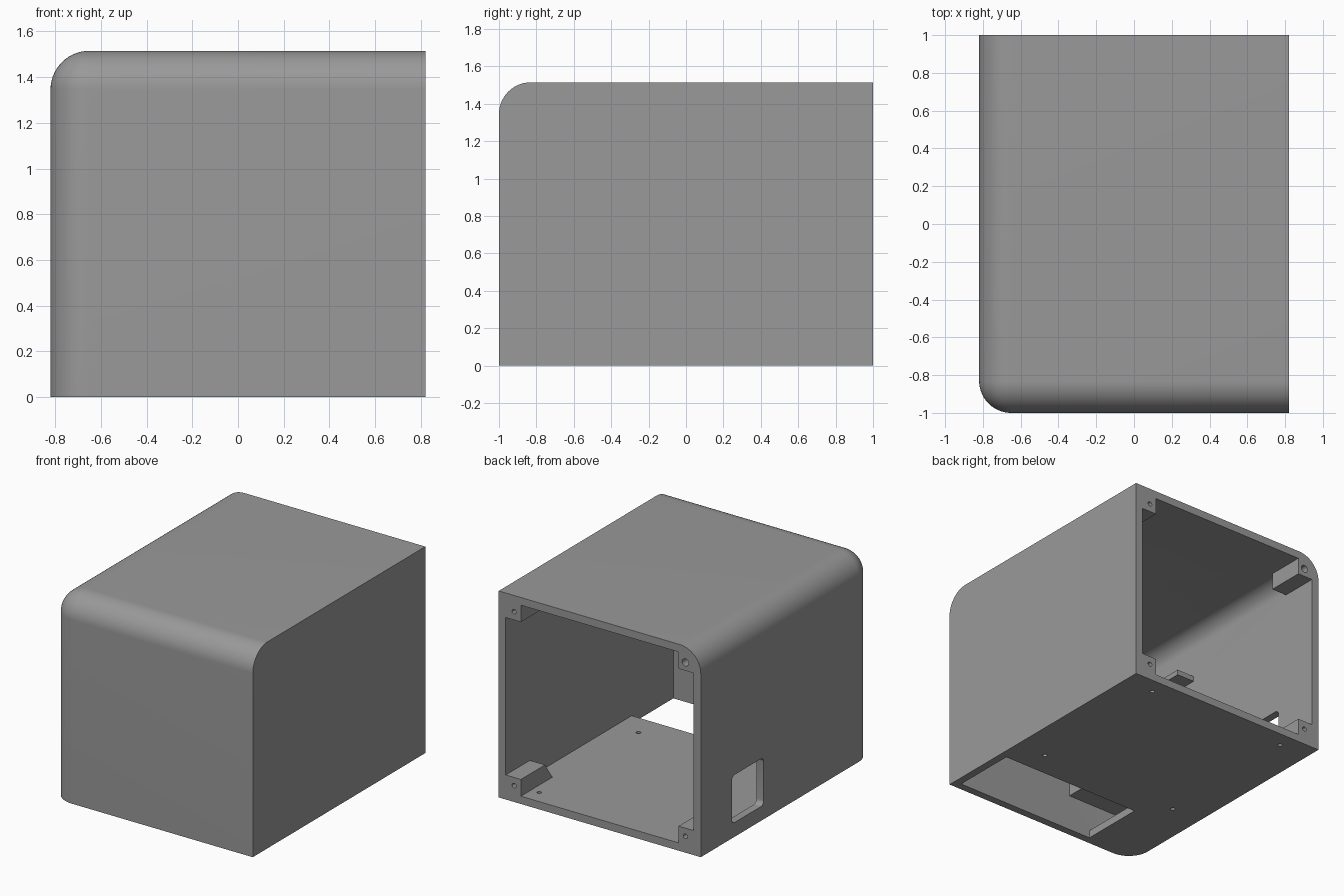
import bpy, bmesh, math
from mathutils import Matrix

if "Cube" in bpy.data.objects:
    bpy.data.objects.remove(bpy.data.objects["Cube"])

W, L, H, T = 0.82, 1.0, 1.515, 0.057   # half width, half length, height, wall

grey = bpy.data.materials.new("plain_grey")
grey.diffuse_color = (0.32, 0.32, 0.32, 1)
grey.use_nodes = True
grey.node_tree.nodes["Principled BSDF"].inputs["Base Color"].default_value = grey.diffuse_color


def finish(name, bm):
    bmesh.ops.recalc_face_normals(bm, faces=bm.faces)
    mesh = bpy.data.meshes.new(name)
    bm.to_mesh(mesh)
    bm.free()
    ob = bpy.data.objects.new(name, mesh)
    bpy.context.collection.objects.link(ob)
    mesh.materials.append(grey)
    return ob


def box(name, lo, hi, radius=0, pick=None, seg=14):
    """Box between two corners; edges accepted by pick are rounded."""
    bm = bmesh.new()
    bmesh.ops.create_cube(bm, size=1)
    for v in bm.verts:
        v.co = [lo[i] if v.co[i] < 0 else hi[i] for i in range(3)]
    if radius:
        edges = [e for e in bm.edges if pick(e.verts[0].co, e.verts[1].co)]
        bmesh.ops.bevel(bm, geom=edges, offset=radius, segments=seg,
                        profile=0.5, affect='EDGES', clamp_overlap=False)
    return finish(name, bm)


def rod(name, centre, radius, length, axis):
    bm = bmesh.new()
    bmesh.ops.create_cone(bm, cap_ends=True, segments=20, radius1=radius,
                          radius2=radius, depth=length)
    m = Matrix.Translation(centre)
    if axis == 'Y':
        m = m @ Matrix.Rotation(math.pi / 2, 4, 'X')
    bmesh.ops.transform(bm, matrix=m, verts=bm.verts)
    return finish(name, bm)


def prism(name, profile, x0, x1):
    """Profile of (y, z) points drawn out along x."""
    bm = bmesh.new()
    f = bm.faces.new([bm.verts.new((x0, y, z)) for y, z in profile])
    r = bmesh.ops.extrude_face_region(bm, geom=[f])
    for v in r["geom"]:
        if isinstance(v, bmesh.types.BMVert):
            v.co.x = x1
    return finish(name, bm)


def cut(target, tool):
    mod = target.modifiers.new("cut", 'BOOLEAN')
    mod.operation = 'DIFFERENCE'
    mod.solver = 'EXACT'
    mod.object = tool
    bpy.context.view_layer.objects.active = target
    bpy.ops.object.modifier_apply(modifier=mod.name)
    bpy.data.objects.remove(tool, do_unlink=True)


def corner_edges(lo_x, lo_y, hi_z):
    """The three edges meeting at the front, left, top corner."""
    corner = (lo_x, lo_y, hi_z)
    return lambda a, b: sum(abs(a[i] - corner[i]) < 1e-4 and
                            abs(b[i] - corner[i]) < 1e-4 for i in range(3)) == 2


# outer body with three rounded edges
shell = box("housing", (-W, -L, 0), (W, L, H), 0.17, corner_edges(-W, -L, H))

# inside space, open at the back
cavity = box("cavity", (-W + T, -L + T, T), (W - T, L + 0.1, H - T),
             0.17 - T, corner_edges(-W + T, -L + T, H - T))

# corner screw bosses are left standing in the inside space
B = 0.18
for s in (-1, 1):
    x0, x1 = sorted((s * (W - B), s * (W - 0.02)))
    cut(cavity, box("top_boss", (x0, 0.72, H - B), (x1, 1.2, H - 0.02)))
    cut(cavity, prism("bottom_boss", [(1.2, 0.02), (0.61, 0.02), (0.72, B), (1.2, B)], x0, x1))

# block on the front wall and small ledge on the left wall
cut(cavity, box("front_block", (-W + 0.02, -0.98, 0.267), (-0.21, -0.81, 0.6)))
cut(cavity, box("side_ledge", (-W + 0.02, -0.41, 1.086), (-0.62, -0.27, 1.125)))

cut(shell, cavity)

# floor opening at the front
cut(shell, box("floor_opening", (-0.39, -L + T, -0.1), (W - T, -0.46, T + 0.01)))

# side window with rounded corners
cut(shell, box("side_window", (-W - 0.1, 0.27, 0.105), (-W + 0.12, 0.64, 0.455), 0.035,
               lambda a, b: abs(a.x - b.x) > 0.1, 6))

# screw holes in the bosses
for x in (-0.695, 0.695):
    for z in (0.12, H - 0.12):
        r = 0.027 if x < 0 and z > 1 else 0.017
        cut(shell, rod("boss_hole", (x, 1.0, z), r, 0.4, 'Y'))

# mounting holes in the floor
for x in (-0.575, 0.575):
    for y in (-0.27, 0.88):
        cut(shell, rod("floor_hole", (x, y, 0.02), 0.016, 0.12, 'Z'))

bpy.ops.object.select_all(action='DESELECT')
shell.select_set(True)
bpy.context.view_layer.objects.active = shell
bpy.ops.object.shade_smooth_by_angle(angle=math.radians(30))
